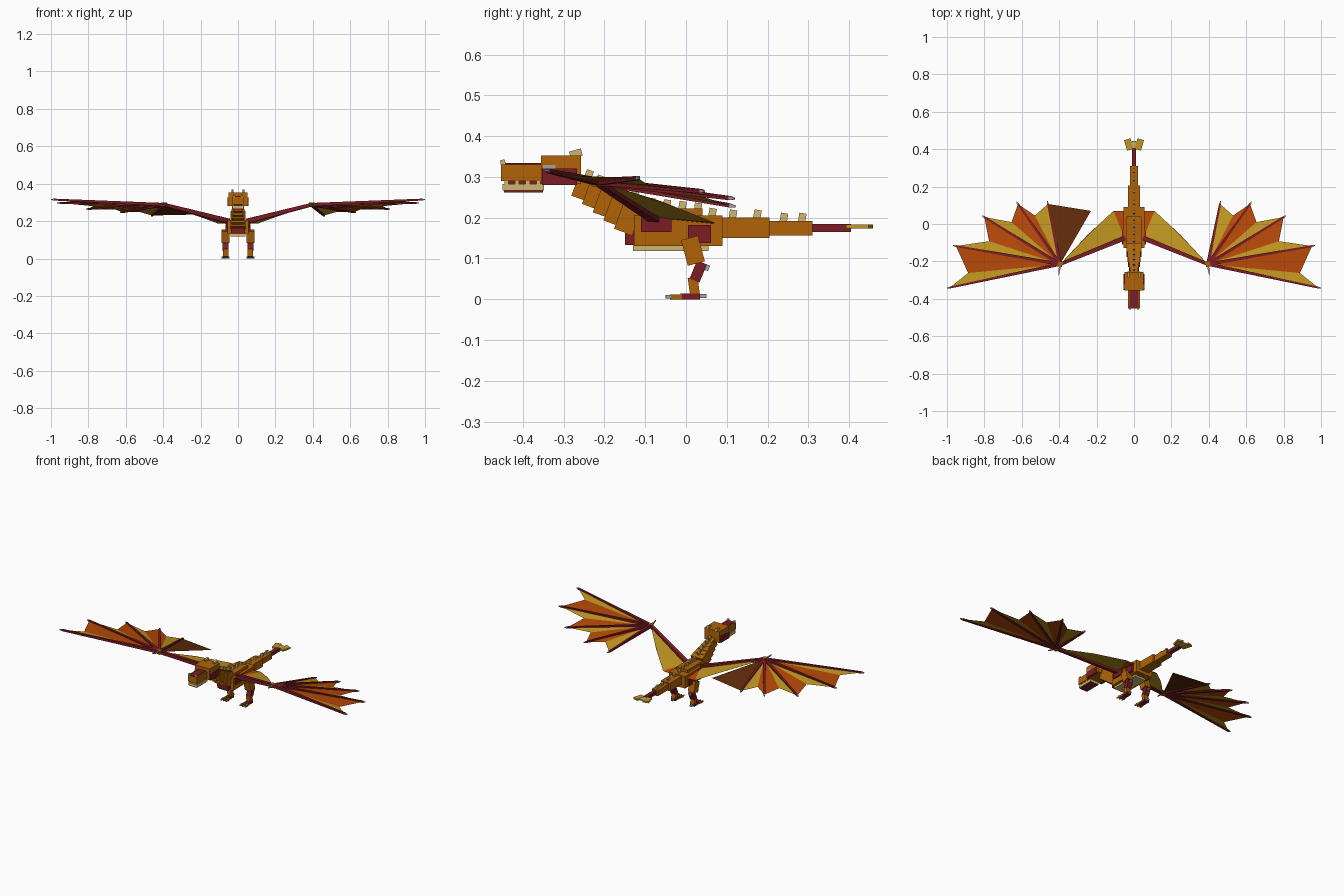
import bpy, bmesh, math
from mathutils import Vector, Matrix

if "Cube" in bpy.data.objects:
    bpy.data.objects.remove(bpy.data.objects["Cube"], do_unlink=True)


def make_material(name, r, g, b):
    col = [(c / 255) ** 2.2 for c in (r, g, b)] + [1]
    m = bpy.data.materials.new(name)
    m.use_nodes = True
    m.diffuse_color = col
    bsdf = m.node_tree.nodes["Principled BSDF"]
    bsdf.inputs["Base Color"].default_value = col
    bsdf.inputs["Roughness"].default_value = 0.9
    return m


HIDE = make_material("hide orange brown", 176, 100, 16)
RED = make_material("dark red", 122, 34, 40)
CREAM = make_material("cream", 205, 182, 112)
YELLOW = make_material("membrane yellow", 190, 148, 38)
ORANGE = make_material("membrane orange", 182, 74, 16)
BROWN = make_material("membrane brown", 96, 47, 18)
GREY = make_material("claw grey", 165, 160, 155)


def finish(name, bm, mats):
    me = bpy.data.meshes.new(name)
    bm.to_mesh(me)
    bm.free()
    for m in mats:
        me.materials.append(m)
    ob = bpy.data.objects.new(name, me)
    bpy.context.collection.objects.link(ob)
    return ob


def box(name, mat, center, size, pitch=0, yaw=0):
    """Box with a pitch about x and a yaw about z, in degrees."""
    bm = bmesh.new()
    rot = Matrix.Rotation(math.radians(yaw), 4, 'Z') @ Matrix.Rotation(math.radians(pitch), 4, 'X')
    bmesh.ops.create_cube(bm, size=1, matrix=Matrix.Translation(center) @ rot @ Matrix.Diagonal((*size, 1)))
    return finish(name, bm, [mat])


def block(name, mat, half_width, y0, y1, z0, z1):
    """Centred block given by its side outline."""
    return box(name, mat, (0, (y0 + y1) / 2, (z0 + z1) / 2), (2 * half_width, y1 - y0, z1 - z0))


def rod(name, mat, a, b, r0, r1):
    """Tapered square bar between two points."""
    a, b = Vector(a), Vector(b)
    d = b - a
    bm = bmesh.new()
    rot = d.to_track_quat('Z', 'Y').to_matrix().to_4x4()
    bmesh.ops.create_cone(bm, cap_ends=True, segments=4, radius1=r0 * 1.41, radius2=r1 * 1.41, depth=d.length,
                          matrix=Matrix.Translation((a + b) / 2) @ rot @ Matrix.Rotation(math.pi / 4, 4, 'Z'))
    return finish(name, bm, [mat])


def sheet(name, panels):
    """Thin membrane: list of (material, points), facing up."""
    bm = bmesh.new()
    mats = [YELLOW, ORANGE, BROWN]
    for mat, pts in panels:
        f = bm.faces.new([bm.verts.new(p) for p in pts])
        f.normal_update()
        if f.normal.z < 0:
            f.normal_flip()
        f.material_index = mats.index(mat)
    return finish(name, bm, mats)


# Head
block("skull", HIDE, 0.052, -0.355, -0.257, 0.282, 0.353)
block("snout", HIDE, 0.032, -0.453, -0.35, 0.29, 0.33)
block("snout_ridge", RED, 0.023, -0.45, -0.355, 0.328, 0.334)
block("lower_jaw", CREAM, 0.03, -0.45, -0.348, 0.267, 0.283)
block("jaw_underside", RED, 0.026, -0.446, -0.35, 0.262, 0.268)
block("mouth", RED, 0.022, -0.44, -0.35, 0.28, 0.292)
for s in (-1, 1):
    box("cheek", RED, (s * 0.05, -0.31, 0.3), (0.012, 0.085, 0.04))
    box("eye", GREY, (s * 0.052, -0.335, 0.325), (0.006, 0.03, 0.009))
    box("horn", CREAM, (s * 0.03, -0.27, 0.357), (0.012, 0.03, 0.018), 15)
    box("nostril_horn", CREAM, (s * 0.022, -0.449, 0.335), (0.01, 0.012, 0.014), 15)
    for i in range(4):
        box("tooth", CREAM, (s * 0.027, -0.44 + i * 0.026, 0.286), (0.006, 0.01, 0.01))

# Neck: stepped, overlapping blocks widening toward the body
for i in range(5):
    t = i / 4
    y, z, h = -0.25 + 0.11 * t, 0.272 - 0.067 * t, 0.055 + 0.03 * t
    box("neck_segment", HIDE, (0, y, z), (0.045 + 0.035 * t, 0.046, h), -20)
    box("neck_spine", CREAM, (0, y + 0.012, z + h / 2 + 0.006), (0.01, 0.018, 0.022), -20)

# Body
block("torso", HIDE, 0.056, -0.127, 0.09, 0.13, 0.205)
block("back", HIDE, 0.04, -0.127, 0.04, 0.2, 0.222)
block("chest", RED, 0.037, -0.15, -0.12, 0.133, 0.2)
block("belly", CREAM, 0.04, -0.13, 0.055, 0.118, 0.132)
for i in range(4):
    box("back_spine", CREAM, (0, -0.085 + i * 0.038, 0.234 - i * 0.004), (0.01, 0.018, 0.028), -8)

# Tail
block("tail_base", HIDE, 0.032, 0.09, 0.205, 0.15, 0.2)
block("tail_middle", HIDE, 0.021, 0.205, 0.31, 0.156, 0.192)
block("tail_end", RED, 0.012, 0.31, 0.405, 0.165, 0.185)
block("tail_tip", CREAM, 0.012, 0.395, 0.445, 0.174, 0.182)
for y, z in ((0.065, 0.212), (0.115, 0.208), (0.175, 0.208), (0.24, 0.2), (0.285, 0.2)):
    box("tail_spine", CREAM, (0, y, z), (0.01, 0.018, 0.022), -10)
for s in (-1, 1):
    box("tail_fan", YELLOW, (s * 0.028, 0.425, 0.178), (0.036, 0.058, 0.01), 0, -s * 16)

# Legs
for s in (-1, 1):
    x = s * 0.066
    box("shoulder_plate", RED, (s * 0.056, -0.073, 0.183), (0.014, 0.075, 0.036))
    box("hip_plate", RED, (s * 0.058, 0.033, 0.16), (0.02, 0.056, 0.044))
    box("thigh", HIDE, (x, 0.017, 0.119), (0.042, 0.043, 0.065), 15)
    box("shin", RED, (x, 0.03, 0.068), (0.032, 0.026, 0.048), -22)
    box("knee_spur", GREY, (x, 0.05, 0.078), (0.01, 0.014, 0.014), -22)
    box("ankle", HIDE, (x, 0.019, 0.033), (0.028, 0.024, 0.042), 8)
    box("foot", RED, (x, 0.01, 0.007), (0.03, 0.048, 0.014))
    box("heel_claw", GREY, (x, 0.042, 0.008), (0.01, 0.016, 0.01))
    for k in (-1, 0, 1):
        box("toe", HIDE, (x + k * 0.014, -0.024, 0.006), (0.01, 0.028, 0.012), 0, k * 12)
        box("toe_claw", GREY, (x + k * 0.017, -0.043, 0.006), (0.006, 0.014, 0.008), 0, k * 12)

# Wings: arm, five fingers and a striped, scalloped membrane
TIPS = [(0.985, -0.34, 0.315), (0.952, -0.118, 0.297), (0.8, 0.037, 0.265), (0.62, 0.107, 0.248), (0.46, 0.107, 0.23)]
NOTCHES = [(0.887, -0.262, 0.302), (0.775, -0.092, 0.28), (0.655, 0.01, 0.262), (0.53, 0.045, 0.25)]
for s in (-1, 1):
    def side(p):
        return Vector((s * p[0], p[1], p[2]))

    shoulder, wrist = side((0.05, -0.075, 0.2)), side((0.395, -0.215, 0.288))
    tips, notches = [side(p) for p in TIPS], [side(p) for p in NOTCHES]
    rod("wing_arm", RED, shoulder, wrist, 0.013, 0.009)
    box("wing_wrist", HIDE, wrist, (0.026, 0.026, 0.022), 0, s * 20)
    rod("wrist_claw", GREY, wrist, wrist + side((0.008, -0.06, 0.008)), 0.006, 0.002)
    panels = []
    for i, notch in enumerate(notches):
        lead, trail = (ORANGE, YELLOW) if i == 3 else (YELLOW, ORANGE)
        panels += [(lead, (wrist, tips[i], notch)), (trail, (wrist, notch, tips[i + 1]))]
    if s < 0:
        panels.append((BROWN, (wrist, tips[4], side((0.23, 0.07, 0.235)))))
    sheet("outer_membrane", panels)
    for tip in tips:
        rod("wing_finger", RED, wrist, tip, 0.009, 0.005)
        rod("finger_claw", GREY, tip, tip + (tip - wrist).normalized() * 0.015, 0.005, 0.002)

    # Inner membrane between arm and flank
    hip, edge, bend = side((0.05, 0.07, 0.185)), side((0.11, 0.07, 0.188)), side((0.25, -0.06, 0.24))
    mid = edge.lerp(bend, 0.5)
    sheet("inner_membrane", [
        (ORANGE, (shoulder, hip, edge)),
        (YELLOW, (shoulder, edge, mid)),
        (YELLOW, (shoulder, mid, wrist)),
        (ORANGE, (wrist, mid, bend))])
